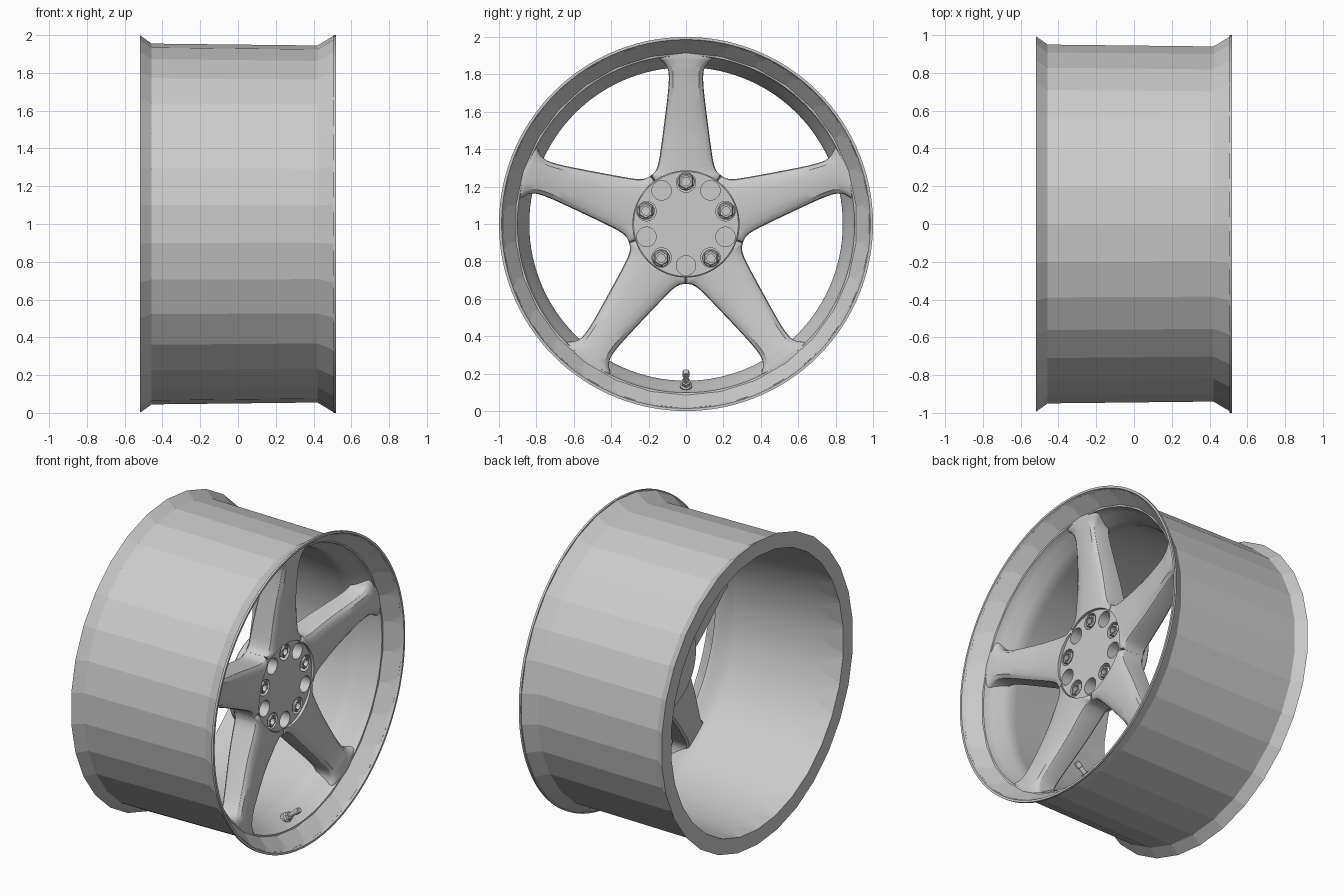
import bpy, math
from mathutils import Vector, Matrix

if "Cube" in bpy.data.objects:
    bpy.data.objects.remove(bpy.data.objects["Cube"])

C = Vector((0, 0, 1))          # wheel centre, axle runs along x


def make(name, verts, faces, angle=None):
    me = bpy.data.meshes.new(name)
    me.from_pydata(verts, [], faces)
    ob = bpy.data.objects.new(name, me)
    bpy.context.collection.objects.link(ob)
    finish(me, angle)
    return ob


def finish(me, angle):
    if angle:
        me.shade_smooth()
        me.set_sharp_from_angle(angle=math.radians(angle))


def at(r, deg):
    a = math.radians(deg)
    return C + Vector((0, r * math.sin(a), r * math.cos(a)))


def lathe(name, prof, segs, centre=C, angle=35, closed=False):
    """Spin (x, radius) points round the x axis; ends are capped unless closed or open."""
    n, verts, faces = len(prof), [], []
    for i in range(segs):
        a = 2 * math.pi * i / segs
        verts += [centre + Vector((x, r * math.sin(a), r * math.cos(a))) for x, r in prof]
    for i in range(segs):
        j = (i + 1) % segs
        for k in range(n if closed else n - 1):
            l = (k + 1) % n
            faces.append((i * n + k, j * n + k, j * n + l, i * n + l))
    if not closed:
        faces.append([i * n for i in reversed(range(segs))])
        faces.append([i * n + n - 1 for i in range(segs)])
    ob = make(name, verts, faces, angle)
    import bmesh
    bm = bmesh.new()
    bm.from_mesh(ob.data)
    bmesh.ops.recalc_face_normals(bm, faces=bm.faces)
    bm.to_mesh(ob.data)
    bm.free()
    return ob


def cut(ob, cutters, angle=30):
    for c in cutters:
        m = ob.modifiers.new("cut", 'BOOLEAN')
        m.operation, m.object, m.solver = 'DIFFERENCE', c, 'EXACT'
    dg = bpy.context.evaluated_depsgraph_get()
    me = bpy.data.meshes.new_from_object(ob.evaluated_get(dg))
    ob.modifiers.clear()
    ob.data = me
    finish(me, angle)
    for c in cutters:
        bpy.data.objects.remove(c)


def smooth_path(pts, steps=4):
    out = []
    for i in range(len(pts) - 1):
        p0, p1, p2, p3 = (Vector(pts[max(0, min(len(pts) - 1, i + d))]) for d in (-1, 0, 1, 2))
        for s in range(steps):
            t = s / steps
            out.append(0.5 * (2 * p1 + (p2 - p0) * t + (2 * p0 - 5 * p1 + 4 * p2 - p3) * t * t
                              + (3 * p1 - p0 - 3 * p2 + p3) * t ** 3))
    return out + [Vector(pts[-1])]


# Faceted outer barrel with its flat rear edge
me_prof = [(-.52, .9), (-.52, 1.0), (-.457, .955), (.42, .945), (.506, .996), (.508, .985),
           (.42, .915), (.24, .86)]
lathe("barrel_outer", me_prof, 30, angle=None, closed=True)

# Smooth front lip and inner barrel
lathe("lip_and_inner_barrel",
      [(.506, .988), (.506, 1.0), (.52, 1.0), (.52, .986), (.505, .98), (.485, .965),
       (.455, .943), (.432, .925), (.42, .914), (.418, .902), (.40, .898), (.37, .885),
       (.30, .85), (.26, .838), (.22, .84), (-.52, .899), (-.518, .908), (.23, .86), (.42, .93)],
      120, closed=True)

# One spoke lofted along its length: (distance, half width, front x, back x)
stations = [(.18, .1308, .352, .18)] + smooth_path([
    (.259, .188, .352, .18), (.283, .164, .352, .18), (.32, .149, .353, .18),
    (.38, .138, .355, .185), (.52, .119, .362, .205), (.7, .097, .384, .24),
    (.79, .092, .398, .26), (.835, .1, .407, .27), (.865, .121, .411, .275),
    (.89, .15, .414, .28), (.925, .165, .414, .28)])
verts, faces = [], []
for v, w, xf, xb in stations:
    half = [(.0, xf + .006), (.4 * w, xf + .004), (.75 * w, xf - .002), (w - .016, xf - .01),
            (w - .005, xf - .018), (w, xf - .032), (w, xb + .012), (w - .012, xb)]
    loop = half + [(-u, x) for u, x in reversed(half[1:])]
    verts += [C + Vector((x, u, v)) for u, x in loop]
n, last = len(loop), len(stations) - 1
for i in range(last):
    for k in range(n):
        l = (k + 1) % n
        faces.append((i * n + k, i * n + l, i * n + n + l, i * n + n + k))
faces += [list(reversed(range(n))), [last * n + k for k in range(n)]]
spoke = make("spoke_1", verts, faces)
import bmesh
bm = bmesh.new()
bm.from_mesh(spoke.data)
bmesh.ops.recalc_face_normals(bm, faces=bm.faces)
bm.to_mesh(spoke.data)
bm.free()
cut(spoke, [lathe("hub_seat_cutter", [(0, .284), (.6, .284)], 80)])
for i in range(1, 5):
    me = spoke.data.copy()
    me.transform(Matrix.Translation(C) @ Matrix.Rotation(math.radians(72 * i), 4, 'X')
                 @ Matrix.Translation(-C))
    bpy.context.collection.objects.link(bpy.data.objects.new(f"spoke_{i + 1}", me))

# Hub with ten pockets in the face and a bore behind
hub = lathe("hub", [(.22, .14), (.13, .14), (.13, .29), (.14, .3), (.2, .3), (.215, .285),
                    (.338, .285), (.342, .28)], 80)
cut(hub, [lathe("pocket_cutter", [(.245, .052), (.5, .052)], 28, at(.222, 36 * i) )
          for i in range(10)])

# Lug nuts: round flange plus bored hexagon
for i in range(5):
    p = at(.226, 72 * i)
    lathe(f"nut_flange_{i + 1}", [(.243, .047), (.285, .047), (.292, .043)], 24, p)
    lathe(f"lug_nut_{i + 1}", [(.28, .043), (.335, .043), (.343, .036), (.343, .026),
                               (.30, .026), (.28, .026)], 6, p, None, True)
    lathe(f"nut_bore_{i + 1}", [(.30, .0265), (.347, .0265), (.347, .022), (.30, .022)],
          20, p, 35, True)

# Valve stem leaning out of the barrel at the bottom
valve = [lathe("valve_base", [(0, .032), (.025, .032), (.035, .022)], 20, Vector((0, 0, 0))),
         lathe("valve_nut", [(.03, .026), (.055, .026)], 6, Vector((0, 0, 0)), None),
         lathe("valve_stem", [(.05, .014), (.1, .014), (.102, .018), (.135, .018), (.14, .014)],
               16, Vector((0, 0, 0)))]
for ob in valve:
    ob.rotation_euler = (0, -math.radians(38), 0)
    ob.location = (.34, 0, .125)
